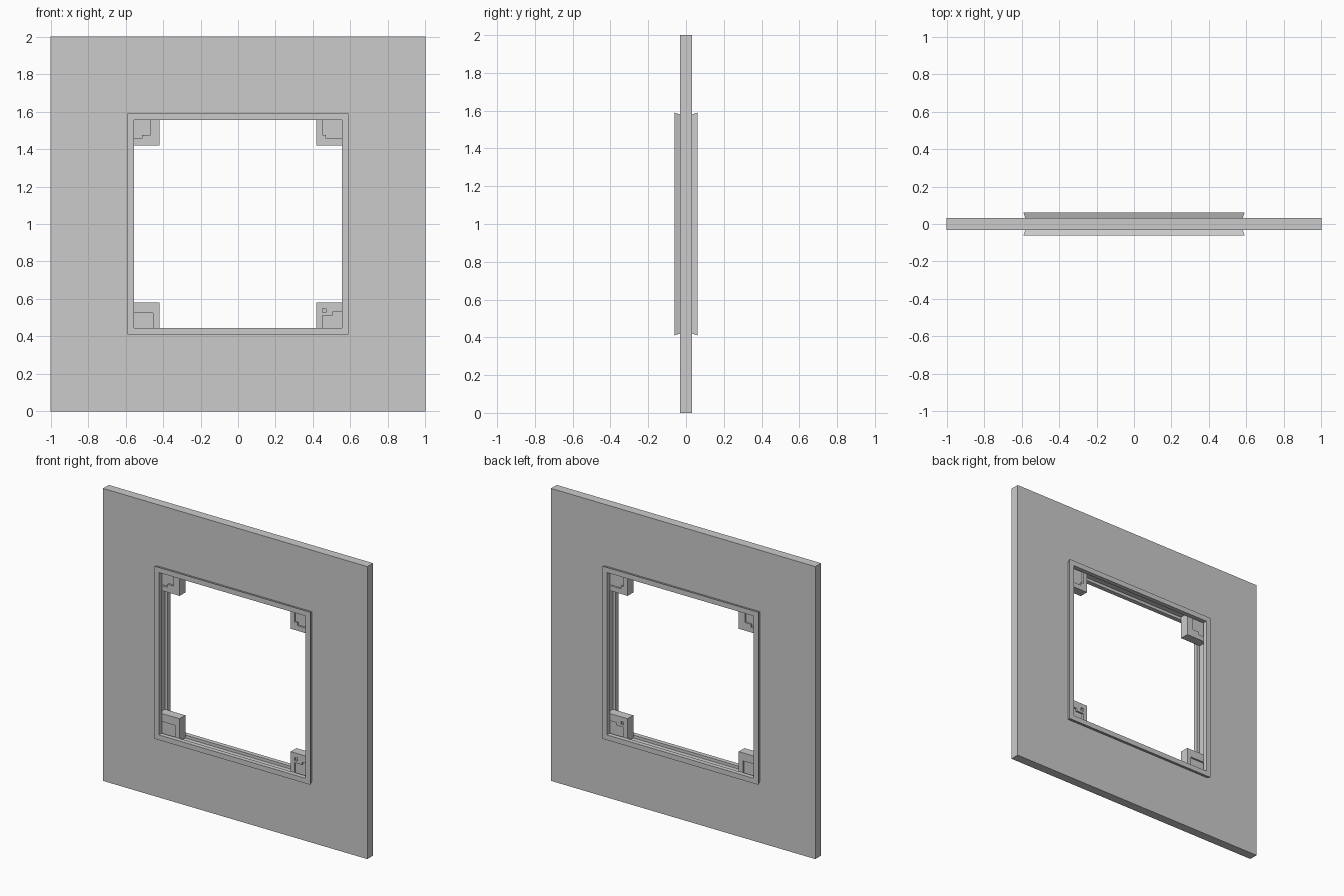
import bpy, bmesh

if "Cube" in bpy.data.objects:
    bpy.data.objects.remove(bpy.data.objects["Cube"])

HALF = 0.031      # half thickness of wall and corner blocks
FACE = 0.062      # outer face of the trim
DEPTH = 0.012     # depth of the corner recesses
MID = 1.0         # height of the opening centre


def finish(name, bm):
    bmesh.ops.recalc_face_normals(bm, faces=bm.faces)
    mesh = bpy.data.meshes.new(name)
    bm.to_mesh(mesh)
    bm.free()
    ob = bpy.data.objects.new(name, mesh)
    bpy.context.collection.objects.link(ob)
    return ob


def square_ring(name, profile):
    """Sweep a (radius, y) section around a square."""
    bm = bmesh.new()
    rings = [[bm.verts.new((sx * r, y, MID + sz * r)) for r, y in profile]
             for sx, sz in ((-1, -1), (1, -1), (1, 1), (-1, 1))]
    n = len(profile)
    for i in range(4):
        a, b = rings[i], rings[(i + 1) % 4]
        for j in range(n):
            k = (j + 1) % n
            bm.faces.new((a[j], a[k], b[k], b[j]))
    return finish(name, bm)


def prism(name, outline, y0, y1):
    """Extrude an (x, z) outline from y0 to y1."""
    bm = bmesh.new()
    face = bm.faces.new([bm.verts.new((x, y0, z)) for x, z in outline])
    ext = bmesh.ops.extrude_face_region(bm, geom=[face])
    verts = [v for v in ext["geom"] if isinstance(v, bmesh.types.BMVert)]
    bmesh.ops.translate(bm, verts=verts, vec=(0, y1 - y0, 0))
    return finish(name, bm)


def cut(ob, cutter):
    mod = ob.modifiers.new("cut", "BOOLEAN")
    mod.operation = "DIFFERENCE"
    mod.solver = "EXACT"
    mod.object = cutter
    bpy.context.view_layer.objects.active = ob
    bpy.ops.object.modifier_apply(modifier=mod.name)
    bpy.data.objects.remove(cutter)


# wall panel with a square opening
square_ring("wall_panel", [(0.575, -HALF), (1, -HALF), (1, HALF), (0.575, HALF)])

# flared trim on both faces
for name, s in (("front_trim", -1), ("back_trim", 1)):
    square_ring(name, [(0.555, s * FACE), (0.59, s * FACE),
                       (0.58, s * HALF), (0.555, s * HALF)])

# corner blocks: recess outlines as (x, z) relative to the opening centre
E = 0.6
corners = {
    "lower_left_block": (-1, -1, [[(-E, -E), (-0.453, -E), (-0.453, -0.475), (-E, -0.475)]]),
    "lower_right_block": (1, -1, [
        [(E, -E), (0.45, -E), (0.45, -0.488), (0.505, -0.488), (0.505, -0.47), (E, -0.47)],
        [(0.45, -0.472), (0.47, -0.472), (0.47, -0.452), (0.45, -0.452)]]),
    "upper_right_block": (1, 1, [
        [(E, E), (0.45, E), (0.45, 0.475), (0.47, 0.475), (0.47, 0.455), (E, 0.455)]]),
    "upper_left_block": (-1, 1, [
        [(-E, E), (-0.468, E), (-0.468, 0.475), (-0.513, 0.475), (-0.513, 0.455), (-E, 0.455)]]),
}
for name, (sx, sz, recesses) in corners.items():
    a, b = 0.42, 0.575
    block = prism(name, [(sx * x, MID + sz * z) for x, z in
                         ((a, a), (b, a), (b, b), (a, b))], -HALF, HALF)
    for outline in recesses:
        pts = [(x, MID + z) for x, z in outline]
        for s in (-1, 1):
            cut(block, prism("cutter", pts, s * (HALF - DEPTH), s * (HALF + 0.02)))
